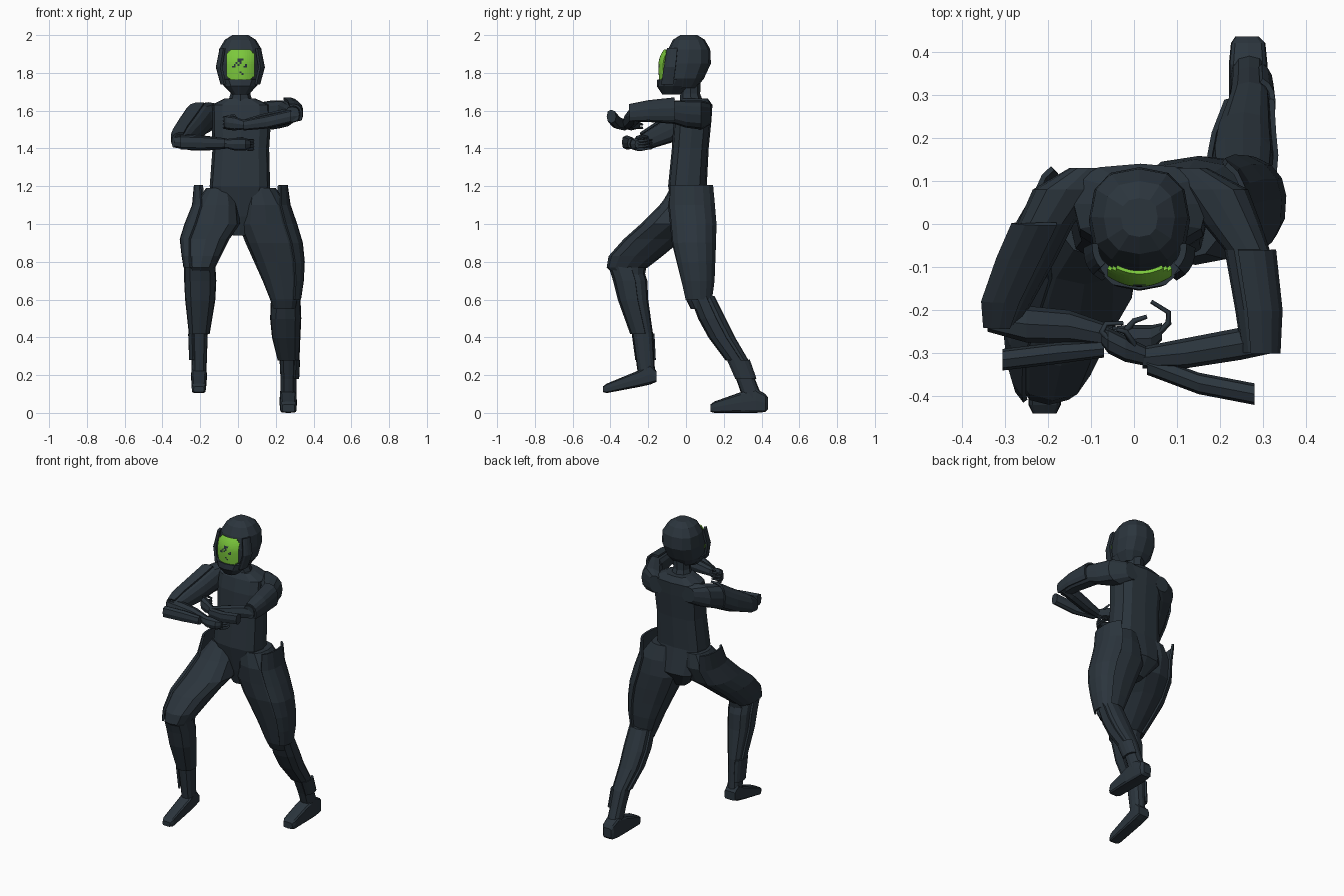
import bpy, bmesh, math

def material(name, rgb):
    m = bpy.data.materials.new(name)
    m.diffuse_color = (*rgb, 1)
    return m

DARK = material("dark slate", (0.024, 0.035, 0.046))
GREEN = material("visor green", (0.20, 0.58, 0.045))
ORDER = {'x': (2, 0, 1), 'y': (0, 2, 1), 'z': (0, 1, 2)}

def finish(name, bm, mats=(DARK,)):
    me = bpy.data.meshes.new(name)
    bm.to_mesh(me)
    bm.free()
    for m in mats:
        me.materials.append(m)
    ob = bpy.data.objects.new(name, me)
    bpy.context.collection.objects.link(ob)
    return ob

def loft(name, axis, rows, n=12, p=2.5, span=None, grow=0.0, thick=0.012):
    """Rows: position on axis, then min/max of the two other axes.
    With span (degrees) it makes an open armour plate instead of a closed body."""
    bm = bmesh.new()
    rings = []
    cnt = n if span is None else n // 2 + 1
    for pos, a0, a1, b0, b1 in rows:
        ring = []
        for i in range(cnt):
            t = (2 * math.pi * i / n if span is None else
                 math.radians(span[0] + (span[1] - span[0]) * i / (cnt - 1)))
            c, s = math.cos(t), math.sin(t)
            a = (a0 + a1) / 2 + ((a1 - a0) / 2 + grow) * math.copysign(abs(c) ** (2 / p), c)
            b = (b0 + b1) / 2 + ((b1 - b0) / 2 + grow) * math.copysign(abs(s) ** (2 / p), s)
            co = {'x': (pos, a, b), 'y': (a, pos, b), 'z': (a, b, pos)}[axis]
            ring.append(bm.verts.new(co))
        rings.append(ring)
    for r, q in zip(rings, rings[1:]):
        for i in range(cnt if span is None else cnt - 1):
            j = (i + 1) % cnt
            bm.faces.new((r[i], r[j], q[j], q[i]))
    if span is None:
        bm.faces.new(rings[0])
        bm.faces.new(rings[-1])
    bmesh.ops.recalc_face_normals(bm, faces=bm.faces)
    ob = finish(name, bm)
    if span is not None:
        mod = ob.modifiers.new("thickness", 'SOLIDIFY')
        mod.thickness, mod.offset = thick, 0
    return ob

def fingers(name, paths, r=0.007):
    cu = bpy.data.curves.new(name, 'CURVE')
    cu.dimensions, cu.bevel_depth, cu.bevel_resolution = '3D', r, 0
    cu.use_fill_caps = True
    for pts in paths:
        sp = cu.splines.new('POLY')
        sp.points.add(len(pts) - 1)
        for k, q in enumerate(pts):
            sp.points[k].co = (*q, 1)
            sp.points[k].radius = 1.2 - 0.5 * k / (len(pts) - 1)
    cu.materials.append(DARK)
    ob = bpy.data.objects.new(name, cu)
    bpy.context.collection.objects.link(ob)
    bpy.context.view_layer.objects.active = ob
    ob.select_set(True)
    bpy.ops.object.convert(target='MESH')
    ob.select_set(False)

# Torso and neck
loft("torso", 'z', [(0.94, -0.03, 0.05, -0.03, 0.07), (1.04, -0.12, 0.15, -0.06, 0.14),
    (1.2, -0.15, 0.17, -0.095, 0.11), (1.4, -0.135, 0.165, -0.075, 0.12),
    (1.55, -0.14, 0.175, -0.065, 0.135), (1.63, -0.14, 0.17, -0.045, 0.14),
    (1.665, -0.07, 0.09, -0.025, 0.115)], p=3)
loft("neck", 'z', [(1.62, -0.06, 0.085, -0.035, 0.1), (1.69, -0.04, 0.065, -0.03, 0.075),
    (1.8, -0.04, 0.065, -0.03, 0.08)], n=8, p=2)

# Helmet with chin guard and side flanges
loft("helmet", 'z', [(1.72, -0.06, 0.085, -0.09, 0.055), (1.77, -0.095, 0.12, -0.115, 0.095),
    (1.85, -0.105, 0.13, -0.115, 0.132), (1.925, -0.1, 0.125, -0.095, 0.128),
    (1.975, -0.07, 0.095, -0.07, 0.1), (2.0, -0.03, 0.055, -0.03, 0.06)])
loft("chin_guard", 'z', [(1.685, -0.03, 0.055, -0.125, -0.03), (1.73, -0.075, 0.1, -0.155, 0.02),
    (1.765, -0.095, 0.12, -0.152, 0.05)])
for nm, span in (("right", (180, 218)), ("left", (322, 360))):
    loft(nm + "_helmet_flange", 'z', [(1.74, -0.085, 0.11, -0.155, 0.02),
        (1.83, -0.11, 0.135, -0.14, 0.03), (1.93, -0.09, 0.115, -0.12, 0.03)],
        span=span, n=8, thick=0.015)

# Curved visor, cell grid with a dark speckle pattern and clipped corners
SPOTS = {(6, 5), (7, 5), (8, 5), (6, 6), (7, 6), (5, 7), (7, 7), (4, 8), (6, 8),
         (3, 9), (4, 9), (10, 8), (10, 9), (9, 9), (7, 12), (8, 13)}
COLS, ROWS = 15, 17
bm = bmesh.new()
grid = []
for r in range(ROWS + 1):
    v = 1 - 2 * r / ROWS
    line = []
    for c in range(COLS + 1):
        u = 2 * c / COLS - 1
        y = -0.146 + 0.025 * u * u + (0.03 if v > 0 else 0.004) * v * v
        line.append(bm.verts.new((0.013 + 0.075 * u, y, 1.842 + 0.0825 * v)))
    grid.append(line)
for r in range(ROWS):
    for c in range(COLS):
        if min(c, COLS - 1 - c) + min(r, ROWS - 1 - r) < 2:
            continue
        f = bm.faces.new((grid[r][c], grid[r + 1][c], grid[r + 1][c + 1], grid[r][c + 1]))
        f.material_index = 1 if (c, r) in SPOTS else 0
bmesh.ops.delete(bm, geom=[v for v in bm.verts if not v.link_faces], context='VERTS')
visor = finish("visor", bm, (GREEN, DARK))
mod = visor.modifiers.new("thickness", 'SOLIDIFY')
mod.thickness = 0.009

# Legs: right one raised forward, left one stretched back
thighs = {
    "right": [(1.19, -0.17, -0.03, -0.07, 0.11), (1.1, -0.23, 0.0, -0.14, 0.12),
        (1.0, -0.27, 0.01, -0.24, 0.08), (0.92, -0.295, -0.045, -0.33, -0.02),
        (0.83, -0.285, -0.09, -0.41, -0.13), (0.77, -0.275, -0.12, -0.42, -0.21),
        (0.72, -0.26, -0.13, -0.37, -0.22)],
    "left": [(1.19, 0.04, 0.2, -0.08, 0.12), (1.1, 0.02, 0.265, -0.095, 0.15),
        (1.0, 0.0, 0.3, -0.085, 0.158), (0.9, 0.04, 0.33, -0.075, 0.155),
        (0.8, 0.085, 0.34, -0.05, 0.15), (0.7, 0.13, 0.335, -0.025, 0.145),
        (0.6, 0.17, 0.32, 0.0, 0.13), (0.55, 0.185, 0.31, 0.025, 0.14)]}
shins = {
    "right": [(0.78, -0.275, -0.13, -0.4, -0.23), (0.7, -0.275, -0.125, -0.375, -0.205),
        (0.6, -0.27, -0.13, -0.35, -0.2), (0.42, -0.25, -0.16, -0.285, -0.175),
        (0.28, -0.245, -0.165, -0.265, -0.168), (0.17, -0.245, -0.168, -0.25, -0.16)],
    "left": [(0.62, 0.185, 0.32, 0.03, 0.15), (0.5, 0.18, 0.325, 0.075, 0.21),
        (0.4, 0.19, 0.32, 0.13, 0.26), (0.28, 0.22, 0.315, 0.22, 0.33),
        (0.18, 0.225, 0.31, 0.265, 0.365), (0.08, 0.225, 0.31, 0.3, 0.405)]}
feet = {
    "right": [(-0.155, -0.245, -0.168, 0.165, 0.22), (-0.19, -0.248, -0.165, 0.15, 0.26),
        (-0.25, -0.248, -0.165, 0.137, 0.225), (-0.42, -0.245, -0.17, 0.105, 0.155),
        (-0.44, -0.235, -0.18, 0.11, 0.14)],
    "left": [(0.13, 0.235, 0.3, 0.005, 0.045), (0.15, 0.225, 0.31, 0.0, 0.06),
        (0.29, 0.22, 0.312, 0.0, 0.11), (0.37, 0.22, 0.31, 0.0, 0.13),
        (0.42, 0.225, 0.305, 0.005, 0.1), (0.435, 0.235, 0.29, 0.02, 0.08)]}
for side in ("right", "left"):
    out = (115, 235) if side == "right" else (-55, 65)
    loft(side + "_thigh", 'z', thighs[side])
    loft(side + "_shin", 'z', shins[side])
    loft(side + "_foot", 'y', feet[side], n=12, p=5)
    # Outer thigh plate, flaring away from the hip
    z, a0, a1, b0, b1 = thighs[side][0]
    s = -1 if side == "right" else 1
    top = (1.205, a0 + 0.05 * s, a1 + 0.05 * s, b0 - 0.01, b1 + 0.02)
    loft(side + "_thigh_plate", 'z', [top] + thighs[side][1:-1], span=out, grow=0.008)
    # Shin plate and ankle cuff
    loft(side + "_shin_plate", 'z', shins[side][:4], span=(170, 370), grow=0.005)
    loft(side + "_ankle_cuff", 'z', shins[side][3:5], span=out, grow=0.008)

# Upper arms
arms = {
    "right": [(0.13, -0.15, -0.06, 1.53, 1.63), (0.08, -0.235, -0.08, 1.5, 1.645),
        (0.0, -0.27, -0.14, 1.47, 1.63), (-0.08, -0.305, -0.18, 1.43, 1.575),
        (-0.18, -0.34, -0.235, 1.4, 1.51), (-0.24, -0.335, -0.27, 1.4, 1.47)],
    "left": [(0.13, 0.08, 0.17, 1.53, 1.64), (0.08, 0.1, 0.265, 1.5, 1.655),
        (0.0, 0.16, 0.295, 1.51, 1.655), (-0.06, 0.21, 0.315, 1.53, 1.655),
        (-0.2, 0.235, 0.33, 1.54, 1.64), (-0.3, 0.25, 0.325, 1.54, 1.62)]}
forearms = {
    "right": [(-0.34, -0.25, -0.19, 1.405, 1.465), (-0.25, -0.275, -0.19, 1.39, 1.475),
        (-0.15, -0.275, -0.2, 1.39, 1.465), (-0.05, -0.285, -0.235, 1.4, 1.45)],
    "left": [(0.32, -0.3, -0.25, 1.545, 1.6), (0.25, -0.315, -0.24, 1.525, 1.61),
        (0.12, -0.335, -0.265, 1.505, 1.58), (0.02, -0.335, -0.285, 1.5, 1.55)]}
guards = {
    "right": [(-0.305, -0.34, -0.29, 1.395, 1.47), (-0.18, -0.325, -0.275, 1.395, 1.465),
        (-0.07, -0.31, -0.27, 1.4, 1.455)],
    "left": [(0.03, -0.35, -0.3, 1.495, 1.55), (0.15, -0.395, -0.345, 1.505, 1.575),
        (0.28, -0.42, -0.37, 1.535, 1.605)]}
hands = {
    "right": [(-0.06, -0.285, -0.24, 1.4, 1.45), (-0.02, -0.3, -0.235, 1.39, 1.455),
        (0.04, -0.295, -0.235, 1.39, 1.455), (0.065, -0.27, -0.23, 1.4, 1.445)],
    "left": [(0.03, -0.33, -0.285, 1.5, 1.55), (-0.02, -0.32, -0.26, 1.495, 1.57),
        (-0.06, -0.3, -0.24, 1.5, 1.575), (-0.075, -0.28, -0.24, 1.51, 1.56)]}
for side in ("right", "left"):
    out = (75, 215) if side == "right" else (-35, 105)
    loft(side + "_upper_arm", 'y', arms[side])
    start = 2 if side == "right" else 3
    loft(side + "_upper_arm_plate", 'y', arms[side][start:], span=out, grow=0.01)
    loft(side + "_forearm", 'x', forearms[side], n=8)
    loft(side + "_forearm_guard", 'x', guards[side], n=8)
    loft(side + "_hand", 'x', hands[side], n=8)

# Curled fingers and thumbs
fingers("right_fingers", [[(0.05, -0.26, z), (0.08, -0.23, z), (0.08, -0.205, z + 0.004),
    (0.04, -0.18, z + 0.006)] for z in (1.395, 1.41, 1.425, 1.44)] +
    [[(-0.02, -0.25, 1.44), (0.0, -0.225, 1.455), (0.03, -0.215, 1.455)]])
fingers("left_fingers", [[(-0.055, -0.27, z), (-0.075, -0.25, z), (-0.065, -0.232, z),
    (-0.025, -0.23, z - 0.003)] for z in (1.51, 1.528, 1.546, 1.564)] +
    [[(0.0, -0.28, 1.55), (-0.02, -0.25, 1.575), (-0.04, -0.245, 1.575)]])
